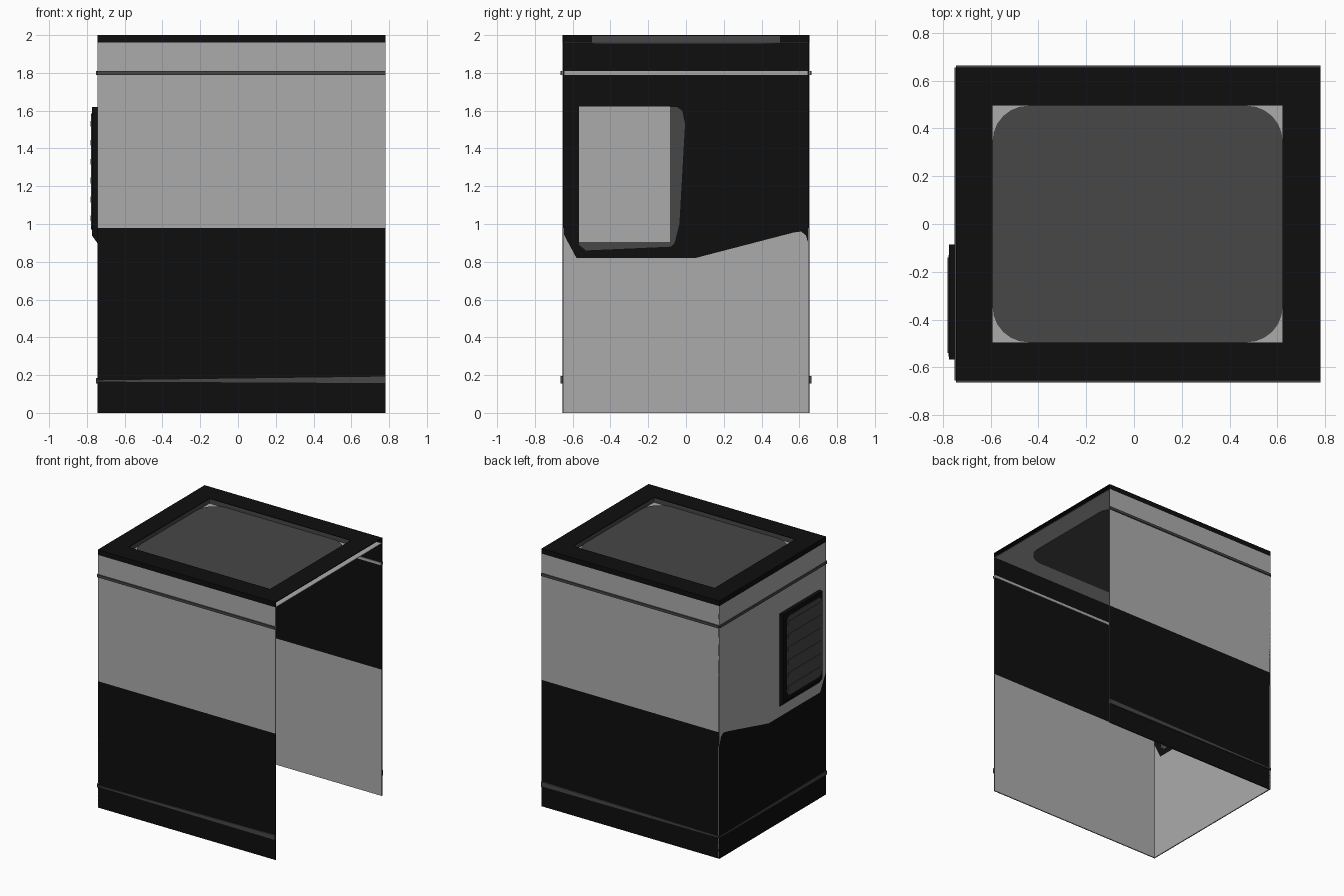
import bpy, bmesh, math
from mathutils import Vector

if "Cube" in bpy.data.objects:
    bpy.data.objects.remove(bpy.data.objects["Cube"])


def mat(name, v):
    m = bpy.data.materials.new(name)
    m.diffuse_color = (v, v, v, 1)
    m.use_nodes = True
    m.node_tree.nodes["Principled BSDF"].inputs["Base Color"].default_value = m.diffuse_color
    return m


BLACK = mat("black", 0.0045)
DARK = mat("dark grey", 0.063)
LIGHT = mat("light grey", 0.41)


def prism(name, pts, axis, a, b, m):
    """Flat outline extruded along an axis from a to b."""
    place = {"X": lambda p, d: Vector((d, p[0], p[1])),
             "Y": lambda p, d: Vector((p[0], d, p[1])),
             "Z": lambda p, d: Vector((p[0], p[1], d))}[axis]
    bm = bmesh.new()
    lo = [bm.verts.new(place(p, a)) for p in pts]
    hi = [bm.verts.new(place(p, b)) for p in pts]
    bm.faces.new(lo)
    bm.faces.new(hi)
    n = len(pts)
    for i in range(n):
        j = (i + 1) % n
        bm.faces.new((lo[i], lo[j], hi[j], hi[i]))
    bmesh.ops.recalc_face_normals(bm, faces=bm.faces)
    me = bpy.data.meshes.new(name)
    bm.to_mesh(me)
    bm.free()
    me.materials.append(m)
    ob = bpy.data.objects.new(name, me)
    bpy.context.collection.objects.link(ob)
    return ob


def rect(u0, u1, v0, v1):
    return [(u0, v0), (u1, v0), (u1, v1), (u0, v1)]


def rounded(u0, u1, v0, v1, r, steps=6):
    pts = []
    for cu, cv, start in ((u1 - r, v1 - r, 0), (u0 + r, v1 - r, 90),
                          (u0 + r, v0 + r, 180), (u1 - r, v0 + r, 270)):
        for i in range(steps + 1):
            t = math.radians(start + 90 * i / steps)
            pts.append((cu + r * math.cos(t), cv + r * math.sin(t)))
    return pts


X0, X1, Y, T = -0.745, 0.78, 0.655, 0.004
SPLIT, BAND = 0.98, 1.96

# front and back walls: outer skin, inner skin and ridges
for side, s in (("front", -1), ("back", 1)):
    o, i, k = s * Y, s * (Y - T), s * (Y - 2 * T)
    prism(side + "_lower_panel", rect(X0, X1, 0, SPLIT), "Y", o, i, BLACK)
    prism(side + "_upper_panel", rect(X0, X1, SPLIT, BAND), "Y", o, i, LIGHT)
    prism(side + "_top_band", rect(X0, X1, BAND, 2), "Y", o, i, BLACK)
    prism(side + "_inner_lower", rect(X0 + T, X1, 0, SPLIT), "Y", i, k, LIGHT)
    prism(side + "_inner_upper", rect(X0 + T, X1, SPLIT, 2), "Y", i, k, BLACK)
    prism(side + "_upper_ridge", rect(X0, X1, 1.79, 1.81), "Y", o, s * 0.664, DARK)
    prism(side + "_inner_ridge", rect(X0 + T, X1, 1.79, 1.81), "Y", k, s * 0.642, LIGHT)
    prism(side + "_lower_ridge",
          [(X0, 0.163), (X1, 0.155), (X1, 0.195), (X0, 0.175)], "Y", o, s * 0.664, DARK)

# left wall with the stepped colour line
step = [(-Y, 0.96), (-0.58, 0.82), (0.05, 0.82), (0.57, 0.955), (0.61, 0.96), (0.635, 0.94), (Y, 0.87)]
lower = [(Y, 0), (-Y, 0)] + step
upper = [(-Y, BAND)] + step + [(Y, BAND)]
inner_upper = [(-Y, 2)] + step + [(Y, 2)]
prism("left_lower_panel", lower, "X", X0, X0 + T, BLACK)
prism("left_upper_panel", upper, "X", X0, X0 + T, LIGHT)
prism("left_top_band", rect(-Y, Y, BAND, 2), "X", X0, X0 + T, BLACK)
prism("left_inner_lower", lower, "X", X0 + T, X0 + 2 * T, LIGHT)
prism("left_inner_upper", inner_upper, "X", X0 + T, X0 + 2 * T, BLACK)
prism("left_upper_ridge", rect(-Y, Y, 1.79, 1.81), "X", X0, X0 - 0.006, DARK)
prism("left_inner_ridge", rect(-Y, Y, 1.79, 1.81), "X", X0 + 2 * T, X0 + 0.013, LIGHT)
prism("left_lower_ridge",
      [(-Y, 0.155), (Y, 0.163), (Y, 0.173), (-Y, 0.185)], "X", X0, X0 - 0.006, DARK)

# vent on the left wall: tapered frame, rounded grille and slats
prism("vent_frame", [(X0, 0.9), (-0.774, 0.94), (-0.774, 1.62), (X0, 1.62)],
      "Y", -0.567, -0.085, BLACK)
prism("vent_grille", rounded(-0.555, -0.13, 0.97, 1.585, 0.04), "X", -0.774, -0.777, DARK)
for n in range(6):
    z = 1.03 + 0.1 * n
    prism("vent_slat", rect(-0.54, -0.14, z - 0.015, z + 0.015), "X", -0.777, -0.78, DARK)

# inside of the vent
prism("vent_inner_trim",
      [(-0.567, 1.62), (-0.567, 0.89), (-0.53, 0.86), (-0.08, 0.88), (-0.06, 0.9),
       (-0.035, 1.0), (-0.005, 1.53), (-0.02, 1.6), (-0.05, 1.62)],
      "X", X0 + 2 * T, X0 + 0.011, DARK)
prism("vent_inner_plate", rect(-0.567, -0.085, 0.905, 1.622), "X", X0 + 0.011, X0 + 0.014, LIGHT)

# top: black frame over a light ceiling, with a recessed dark panel
HX0, HX1, HY = -0.592, 0.622, 0.495
for nm, r in (("left", rect(X0, HX0, -Y, Y)), ("right", rect(HX1, X1, -Y, Y)),
              ("front", rect(HX0, HX1, -Y, -HY)), ("back", rect(HX0, HX1, HY, Y))):
    prism("top_frame_" + nm, r, "Z", 1.995, 2.0, BLACK)
prism("ceiling", rect(X0 + T, X1, -Y + T, Y - T), "Z", 1.957, 1.961, LIGHT)
prism("top_panel", rounded(HX0, HX1, -HY, HY, 0.15), "Z", 1.953, 1.966, DARK)

# recess side walls
for nm, a in (("left", HX0 - T), ("right", HX1)):
    prism("recess_wall_" + nm, rect(-HY, HY, 1.961, 1.995), "X", a, a + T, DARK)
for nm, a in (("front", -HY - T), ("back", HY)):
    prism("recess_wall_" + nm, rect(HX0, HX1, 1.961, 1.995), "Y", a, a + T, DARK)
